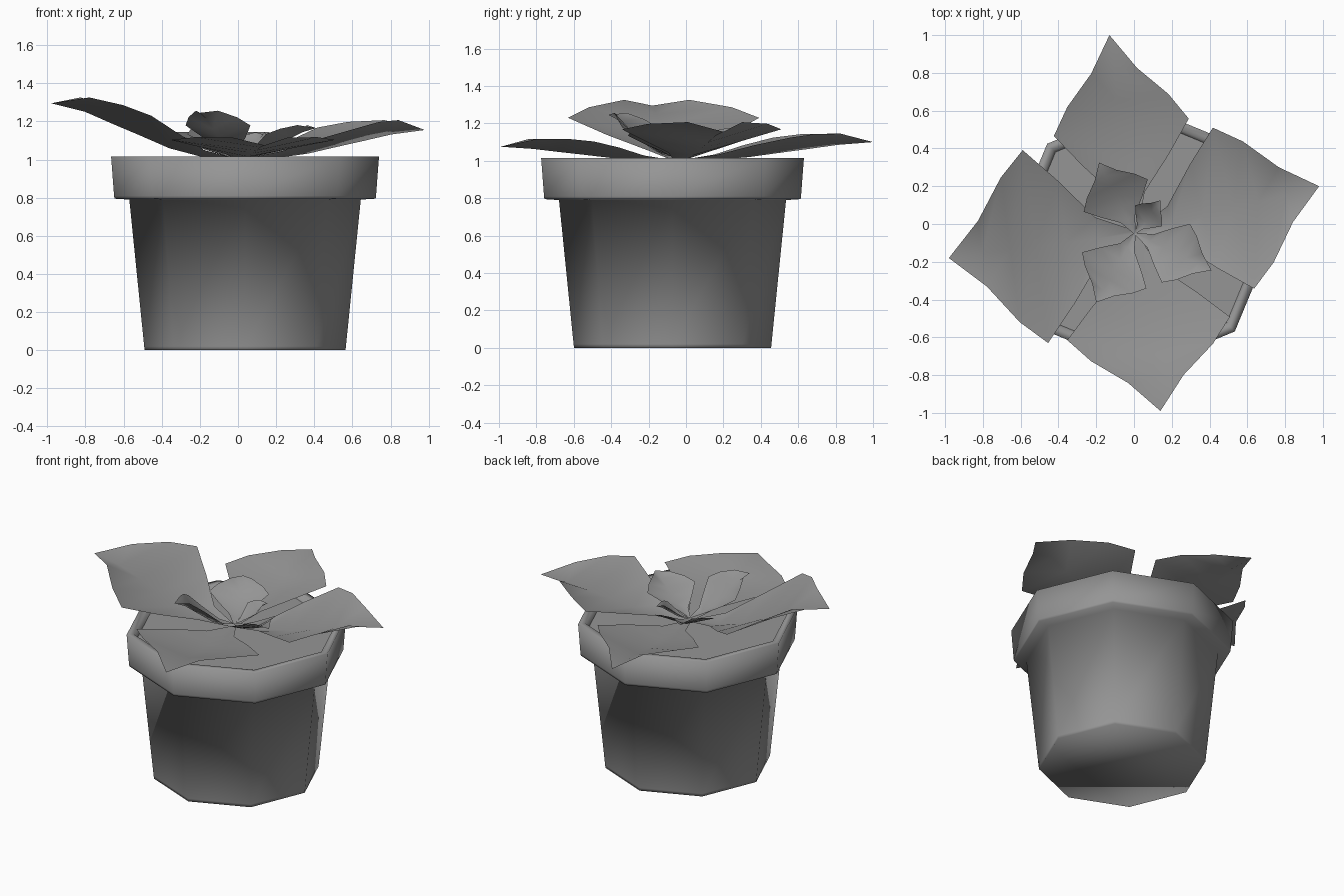
import bpy
import bmesh
import math
from mathutils import Vector

cube = bpy.data.objects.get("Cube")
if cube:
    bpy.data.objects.remove(cube, do_unlink=True)

SIDES = 8
POT_CENTER = Vector((0.037, -0.072, 0))
STEM = Vector((0.005, -0.05, 0))

grey = bpy.data.materials.new("plain_grey")
grey.use_nodes = True
colour = (0.3, 0.3, 0.3, 1)
grey.diffuse_color = colour
grey.node_tree.nodes["Principled BSDF"].inputs["Base Color"].default_value = colour


def finish(name, bm, smooth=True, location=(0, 0, 0)):
    mesh = bpy.data.meshes.new(name)
    for face in bm.faces:
        face.smooth = smooth
    bm.to_mesh(mesh)
    bm.free()
    mesh.materials.append(grey)
    obj = bpy.data.objects.new(name, mesh)
    obj.location = location
    bpy.context.collection.objects.link(obj)
    return obj


def ring(bm, radius, z):
    step = math.tau / SIDES
    return [bm.verts.new((radius * math.cos(i * step), radius * math.sin(i * step), z))
            for i in range(SIDES)]


# Pot: eight-sided wall, overhanging collar and inner lip
def make_pot(profile):
    bm = bmesh.new()
    rings = [ring(bm, r, z) for r, z in profile]
    bm.faces.new(rings[0][::-1])
    for low, high in zip(rings, rings[1:]):
        for i in range(SIDES):
            j = (i + 1) % SIDES
            bm.faces.new((low[i], low[j], high[j], high[i]))
    return finish("pot", bm, location=POT_CENTER)


make_pot([(0.527, 0), (0.529, 0.02), (0.607, 0.79), (0.685, 0.795),
          (0.687, 0.81), (0.7025, 1.015), (0.655, 1.015), (0.635, 0.96)])

# Soil
bm = bmesh.new()
bm.faces.new(ring(bm, 0.64, 0.975))
finish("soil", bm, smooth=False, location=POT_CENTER)

# Leaf stations: distance along, half width, midrib rise, edge lift
STATIONS = [(0, 0.03, 0, 0), (0.2, 0.22, 0.05, 0.35), (0.37, 0.64, 0.2, 0.8),
            (0.535, 1, 0.44, 1), (0.67, 0.75, 0.63, 1), (0.82, 0.34, 0.85, 0.75)]


def make_leaf(name, tip, base_z, half_width, lift):
    start = STEM + Vector((0, 0, base_z))
    reach = Vector(tip) - start
    rise = reach.z
    reach.z = 0
    side = Vector((-reach.y, reach.x, 0)).normalized() * half_width
    bm = bmesh.new()
    rows = []
    for along, width, climb, edge in STATIONS:
        mid = start + reach * along + Vector((0, 0, rise * climb))
        up = Vector((0, 0, lift * edge))
        rows.append([bm.verts.new(p) for p in
                     (mid - side * width + up, mid, mid + side * width + up)])
    for a, b in zip(rows, rows[1:]):
        for k in range(2):
            bm.faces.new((a[k], b[k], b[k + 1], a[k + 1]))
    point = bm.verts.new(tip)
    for k in range(2):
        bm.faces.new((rows[-1][k], point, rows[-1][k + 1]))
    return finish(name, bm)


# Large outer leaves
make_leaf("outer_leaf_back", (-0.13, 1.0, 1.10), 1.0, 0.36, 0.08)
make_leaf("outer_leaf_left", (0.98, 0.2, 1.155), 1.0, 0.44, 0.1)
make_leaf("outer_leaf_front", (0.14, -0.99, 1.075), 1.0, 0.435, 0.07)
make_leaf("outer_leaf_right", (-0.98, -0.18, 1.295), 1.0, 0.515, 0.1)

# Small inner leaves
make_leaf("inner_leaf_back_right", (-0.185, 0.325, 1.16), 1.02, 0.19, 0.05)
make_leaf("inner_leaf_back_left", (0.14, 0.125, 1.13), 1.02, 0.09, 0.04)
make_leaf("inner_leaf_front_left", (0.41, -0.245, 1.165), 1.02, 0.172, 0.05)
make_leaf("inner_leaf_front_right", (-0.2, -0.415, 1.245), 1.02, 0.195, 0.06)
